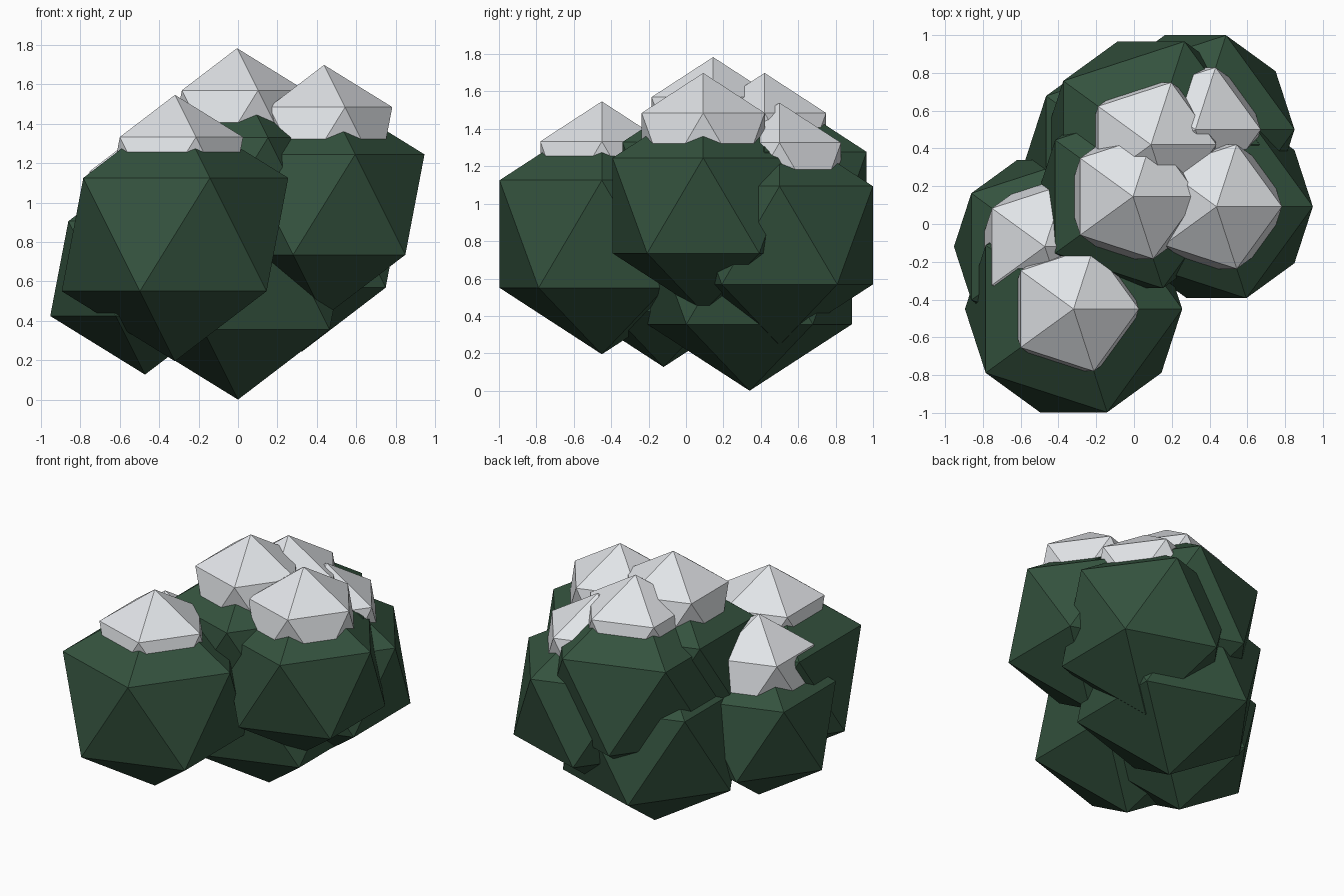
import bpy

# Remove the default cube
cube = bpy.data.objects.get("Cube")
if cube:
    bpy.data.objects.remove(cube, do_unlink=True)


def make_material(name, rgb):
    mat = bpy.data.materials.new(name)
    mat.use_nodes = True
    color = (*rgb, 1.0)
    mat.diffuse_color = color
    bsdf = next(n for n in mat.node_tree.nodes if n.type == "BSDF_PRINCIPLED")
    bsdf.inputs["Base Color"].default_value = color
    bsdf.inputs["Roughness"].default_value = 0.9
    return mat


foliage = make_material("dark green foliage", (0.034, 0.085, 0.048))
snow = make_material("snow white", (0.80, 0.82, 0.85))


def add_ball(name, radius, center, mat):
    # Low-poly ball with flat faces
    bpy.ops.mesh.primitive_ico_sphere_add(subdivisions=1, radius=radius, location=center)
    ball = bpy.context.object
    ball.name = ball.data.name = name
    ball.data.materials.append(mat)
    bpy.ops.object.shade_flat()


SNOW_RADIUS = 0.387
SNOW_LIFT = 0.322

# Leaf clumps: name, radius, centre
clumps = [
    ("base", 0.643, (0.0, 0.34, 0.643)),
    ("front", 0.643, (-0.32, -0.45, 0.838)),
    ("left", 0.57, (0.437, 0.092, 0.99)),
    ("top", 0.57, (-0.005, 0.145, 1.075)),
    ("back", 0.642, (0.09, 0.42, 0.99)),
    ("back_left", 0.587, (0.325, 0.5, 0.831)),
    ("right", 0.538, (-0.472, -0.12, 0.665)),
]

# Each clump carries a snow cap sunk into its top
for place, radius, (x, y, z) in clumps:
    add_ball(place + "_leaf_clump", radius, (x, y, z), foliage)
    add_ball(place + "_snow_cap", SNOW_RADIUS, (x, y, z + SNOW_LIFT), snow)
